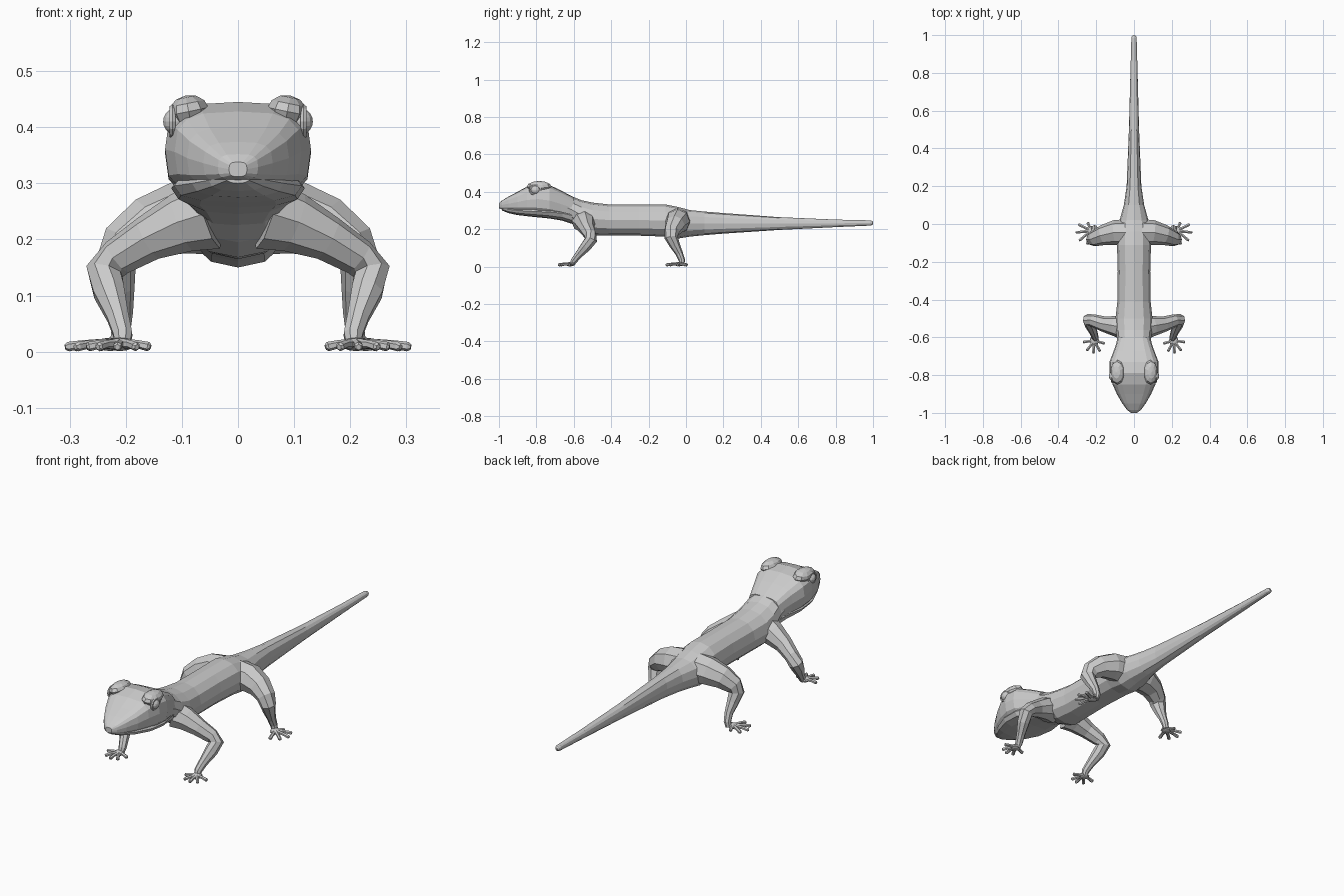
import bpy, bmesh, math
from mathutils import Vector, Matrix


def finish(bm, name):
    bmesh.ops.recalc_face_normals(bm, faces=bm.faces)
    me = bpy.data.meshes.new(name)
    bm.to_mesh(me)
    bm.free()
    ob = bpy.data.objects.new(name, me)
    bpy.context.collection.objects.link(ob)
    return ob


def skin(bm, rings):
    # Bridge a list of point rings and cap both ends
    vr = [[bm.verts.new(p) for p in r] for r in rings]
    n = len(vr[0])
    for a, b in zip(vr, vr[1:]):
        for i in range(n):
            j = (i + 1) % n
            bm.faces.new((a[i], a[j], b[j], b[i]))
    bm.faces.new(vr[0][::-1])
    bm.faces.new(vr[-1])


def loft_y(name, sections, sides, power):
    # Sections along y: (y, half width, bottom z, top z), rounded-box outline
    rings = []
    for y, w, z0, z1 in sections:
        ring = []
        for i in range(sides):
            a = math.pi / 2 + 2 * math.pi * i / sides
            c, s = math.cos(a), math.sin(a)
            x = math.copysign(abs(c) ** (2 / power), c) if abs(c) > 1e-6 else 0
            z = math.copysign(abs(s) ** (2 / power), s) if abs(s) > 1e-6 else 0
            ring.append((x * w, y, (z0 + z1) / 2 + z * (z1 - z0) / 2))
        rings.append(ring)
    bm = bmesh.new()
    skin(bm, rings)
    return finish(bm, name)


def tube(bm, path, sides, sx=1):
    # Tapered tube through (x, y, z, radius) points
    pts = [Vector((p[0] * sx, p[1], p[2])) for p in path]
    rings, normal = [], None
    for k, p in enumerate(pts):
        t = (pts[min(k + 1, len(pts) - 1)] - pts[max(k - 1, 0)]).normalized()
        ref = normal if normal else Vector((0, 0, 1))
        normal = (ref - t * ref.dot(t)).normalized()
        side = t.cross(normal)
        r = path[k][3]
        rings.append([p + r * (math.cos(a) * normal + math.sin(a) * side)
                      for a in (2 * math.pi * i / sides for i in range(sides))])
    skin(bm, rings)


def ball(bm, centre, scale, u=12, v=8, rot=None):
    m = Matrix.Translation(centre) @ (rot or Matrix()) @ Matrix.Diagonal((*scale, 1))
    bmesh.ops.create_uvsphere(bm, u_segments=u, v_segments=v, radius=1, matrix=m)


# Neck, trunk and tail in one sweep
loft_y("body_and_tail", [
    (-0.74, 0.105, 0.275, 0.425), (-0.66, 0.097, 0.250, 0.400),
    (-0.61, 0.090, 0.232, 0.375), (-0.56, 0.096, 0.195, 0.355),
    (-0.50, 0.098, 0.168, 0.342), (-0.41, 0.088, 0.165, 0.332),
    (-0.25, 0.086, 0.165, 0.332), (-0.11, 0.090, 0.160, 0.332),
    (-0.04, 0.090, 0.150, 0.318), (0.02, 0.076, 0.160, 0.302),
    (0.10, 0.054, 0.168, 0.294), (0.20, 0.039, 0.176, 0.286),
    (0.50, 0.027, 0.196, 0.264), (0.80, 0.019, 0.211, 0.251),
    (0.985, 0.014, 0.219, 0.247), (0.995, 0.011, 0.222, 0.244),
    (1.0, 0.005, 0.228, 0.238)], 12, 2.2)

# Upper head, flat-sided down to the lip line
loft_y("head", [
    (-1.0, 0.016, 0.312, 0.338), (-0.985, 0.036, 0.306, 0.352),
    (-0.95, 0.062, 0.298, 0.374), (-0.90, 0.091, 0.290, 0.400),
    (-0.85, 0.113, 0.284, 0.428), (-0.79, 0.130, 0.276, 0.445),
    (-0.73, 0.130, 0.270, 0.436), (-0.67, 0.107, 0.262, 0.408),
    (-0.60, 0.082, 0.250, 0.370)], 16, 3.2)

# Lower jaw, slightly inset below the lips
loft_y("lower_jaw", [
    (-0.985, 0.022, 0.300, 0.325), (-0.95, 0.052, 0.286, 0.325),
    (-0.90, 0.082, 0.275, 0.325), (-0.82, 0.114, 0.266, 0.325),
    (-0.73, 0.119, 0.257, 0.325), (-0.66, 0.098, 0.245, 0.325),
    (-0.59, 0.075, 0.222, 0.315)], 12, 2.5)

# Limb paths: x, y, z, radius
ARM = [(0.05, -0.55, 0.245, 0.064), (0.10, -0.54, 0.230, 0.054),
       (0.16, -0.53, 0.202, 0.041), (0.215, -0.512, 0.168, 0.034),
       (0.238, -0.508, 0.143, 0.034), (0.230, -0.535, 0.108, 0.030),
       (0.214, -0.575, 0.062, 0.021), (0.205, -0.600, 0.030, 0.018),
       (0.206, -0.610, 0.010, 0.014)]
LEG = [(0.04, -0.045, 0.243, 0.070), (0.10, -0.045, 0.240, 0.066),
       (0.16, -0.058, 0.222, 0.054), (0.205, -0.075, 0.190, 0.043),
       (0.218, -0.080, 0.158, 0.036), (0.212, -0.060, 0.115, 0.028),
       (0.207, -0.036, 0.070, 0.020), (0.209, -0.022, 0.034, 0.017),
       (0.215, -0.022, 0.010, 0.014)]
# Toe tips around each palm
HAND = [(0.156, -0.632), (0.180, -0.674), (0.215, -0.684), (0.250, -0.670), (0.270, -0.625)]
FOOT = [(0.245, 0.008), (0.294, -0.002), (0.308, -0.045), (0.290, -0.088), (0.248, -0.108)]


def limb(name, path, palm, tips, sx):
    bm = bmesh.new()
    tube(bm, path, 8, sx)
    ball(bm, (palm[0] * sx, palm[1], 0.013), (0.026, 0.026, 0.012), 8, 6)
    for x, y in tips:
        mid = [palm[i] + 0.6 * ((x, y)[i] - palm[i]) for i in (0, 1)]
        near = [palm[i] + 0.93 * ((x, y)[i] - palm[i]) for i in (0, 1)]
        tube(bm, [(*palm, 0.014, 0.010), (*mid, 0.013, 0.0075),
                  (*near, 0.009, 0.0085), (x, y, 0.008, 0.005)], 6, sx)
    finish(bm, name)


for sx, side in ((-1, "right"), (1, "left")):
    limb("front_leg_" + side, ARM, (0.210, -0.618), HAND, sx)
    limb("hind_leg_" + side, LEG, (0.228, -0.036), FOOT, sx)

    # Bulging brow over the eye
    bm = bmesh.new()
    ball(bm, (0.088 * sx, -0.785, 0.428), (0.038, 0.066, 0.029), 10, 6,
         Matrix.Rotation(0.2 * sx, 4, 'Y'))
    finish(bm, "brow_" + side)

    # Eyeball
    bm = bmesh.new()
    ball(bm, (0.110 * sx, -0.805, 0.410), (0.024, 0.026, 0.024), 14, 10)
    finish(bm, "eye_" + side)

    # Eyelid ring
    bm = bmesh.new()
    loop = [2 * math.pi * i / 14 for i in range(14)]
    rings = [[((0.117 + 0.006 * math.sin(b)) * sx,
               -0.805 + (0.029 + 0.006 * math.cos(b)) * math.cos(a),
               0.410 + (0.025 + 0.006 * math.cos(b)) * math.sin(a))
              for b in (math.pi * k / 3 for k in range(6))] for a in loop]
    vr = [[bm.verts.new(p) for p in r] for r in rings]
    for i in range(14):
        for k in range(6):
            a, b = vr[i], vr[(i + 1) % 14]
            bm.faces.new((a[k], a[(k + 1) % 6], b[(k + 1) % 6], b[k]))
    finish(bm, "eyelid_" + side)
